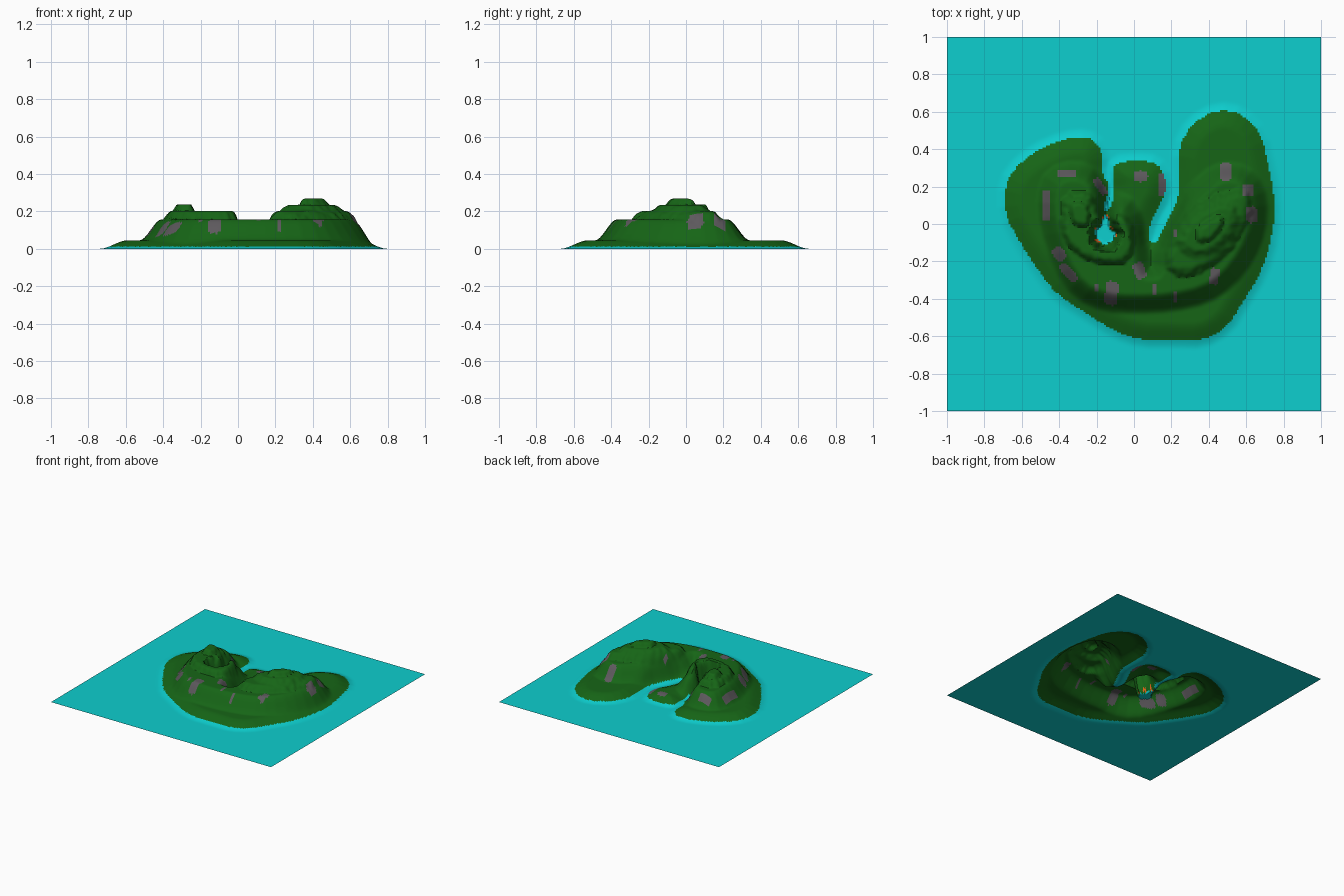
import bpy, bmesh, math
from mathutils import Vector, noise

if "Cube" in bpy.data.objects:
    bpy.data.objects.remove(bpy.data.objects["Cube"])

N = 200  # grid cells per side


def rounded(pts):
    """One corner-cutting pass over a closed outline."""
    out = []
    for (ax, ay), (bx, by) in zip(pts, pts[1:] + pts[:1]):
        out += [(.75 * ax + .25 * bx, .75 * ay + .25 * by), (.25 * ax + .75 * bx, .25 * ay + .75 * by)]
    return out


class Outline:
    """Closed contour that gives the signed distance (positive inside)."""
    def __init__(self, pts):
        p = rounded(pts)
        self.edges = [(a[0], a[1], b[0] - a[0], b[1] - a[1]) for a, b in zip(p, p[1:] + p[:1])]
        xs, ys = [q[0] for q in p], [q[1] for q in p]
        self.box = (min(xs) - .1, max(xs) + .1, min(ys) - .1, max(ys) + .1)

    def dist(self, x, y):
        x0, x1, y0, y1 = self.box
        if not (x0 < x < x1 and y0 < y < y1):
            return -1.0
        best, inside = 9.0, False
        for ax, ay, dx, dy in self.edges:
            px, py = x - ax, y - ay
            t = (px * dx + py * dy) / (dx * dx + dy * dy)
            t = 0 if t < 0 else 1 if t > 1 else t
            ex, ey = px - t * dx, py - t * dy
            best = min(best, ex * ex + ey * ey)
            if (ay > y) != (ay + dy > y) and px < py * dx / dy:
                inside = not inside
        return math.sqrt(best) if inside else -math.sqrt(best)


def ramp(d, lo, hi):
    t = min(1, max(0, (d - lo) / (hi - lo)))
    return t * t * (3 - 2 * t)


def cliff(d, w):
    """Terrace edge: sharp foot, rounded top."""
    t = min(1, max(0, d / w))
    return 1 - (1 - t) ** 2


# Coast with the two northern inlets
coast = Outline([(-.30, .47), (-.21, .45), (-.165, .37), (-.175, .28), (-.13, .20), (-.17, .07), (-.13, .07),
                 (-.10, .18), (-.12, .26), (-.10, .33), (.02, .34), (.12, .33), (.17, .25), (.165, .15),
                 (.11, .06), (.075, -.04), (.09, -.11), (.13, -.09), (.17, .01), (.235, .12), (.24, .25),
                 (.235, .40), (.31, .54), (.45, .615), (.58, .59), (.68, .48), (.72, .31), (.75, .16),
                 (.745, -.05), (.68, -.26), (.58, -.42), (.50, -.55), (.37, -.625), (.20, -.62), (.03, -.62),
                 (-.11, -.57), (-.25, -.48), (-.41, -.38), (-.51, -.25), (-.61, -.10), (-.69, .05),
                 (-.69, .22), (-.60, .34), (-.45, .43)])
# Long curved ridge joining both hills
ridge = Outline([(.27, .12), (.36, .20), (.44, .27), (.54, .28), (.62, .24), (.67, .13), (.66, -.02),
                 (.60, -.17), (.50, -.30), (.38, -.38), (.2, -.42), (0, -.43), (-.15, -.42), (-.29, -.36),
                 (-.39, -.21), (-.46, 0), (-.47, .15), (-.43, .26), (-.32, .29), (-.21, .25), (-.17, .15),
                 (-.10, .13), (-.02, .09), (.03, -.08), (.06, -.25), (.12, -.25), (.14, -.12), (.2, 0)])
# Upper terraces
east_terrace = Outline([(.15, -.22), (.19, -.06), (.28, .08), (.43, .16), (.6, .2), (.64, .1),
                        (.60, -.02), (.52, -.15), (.4, -.25), (.24, -.3)])
east_shoulder = Outline([(.23, -.12), (.29, .01), (.40, .09), (.53, .11), (.55, .02), (.49, -.09), (.36, -.18)])
east_peak = Outline([(.32, -.04), (.41, .04), (.49, .05), (.48, -.02), (.42, -.09), (.34, -.11)])
west_terrace = Outline([(-.38, .17), (-.23, .18), (-.2, .08), (-.08, .07), (-.01, .02), (.01, -.1),
                        (-.02, -.2), (-.14, -.23), (-.3, -.18), (-.40, -.06)])
west_peak = Outline([(-.36, .12), (-.25, .13), (-.23, .04), (-.24, -.02), (-.33, -.01)])
# Volcano crater and its breach to the inlet
crater = Outline([(-.24, -.02), (-.22, -.12), (-.15, -.145), (-.085, -.12), (-.07, -.04), (-.11, .03),
                  (-.12, .10), (-.17, .10), (-.19, .02)])


def height(x, y):
    c = coast.dist(x, y)
    if c < -.06:
        return 0, c, -1
    jag = .012 * noise.noise(Vector((x * 28, y * 28, 2)))
    z = .045 * ramp(c, -.05, .10)
    z += .112 * ramp(ridge.dist(x, y), -.06, .06) * ramp(c, -.02, .06)
    z += .045 * (cliff(east_terrace.dist(x, y) + jag, .06) + cliff(west_terrace.dist(x, y) + jag, .04))
    z += .033 * ramp(east_shoulder.dist(x, y) + jag, -.03, .03)
    z += .033 * cliff(east_peak.dist(x, y) + jag, .03) + .036 * cliff(west_peak.dist(x, y) + jag, .03)
    k = crater.dist(x, y) + 1.6 * jag
    return z * (1 - ramp(k, -.015, .035)), c, k


# Rock outcrops: centre x, y, half width, half length, turn
ROCKS = [(.49, .28, .03, .05, 0), (.63, .05, .03, .045, .2), (.61, .18, .03, .03, 0), (.43, -.28, .025, .045, -.2),
         (.22, -.39, .015, .03, 0), (.03, -.25, .03, .045, .3), (-.12, -.37, .035, .065, -.1),
         (-.35, -.26, .025, .06, .7), (-.40, -.16, .03, .04, .5), (-.47, .10, .02, .085, 0),
         (-.36, .27, .05, .022, 0), (-.18, .20, .02, .05, .6), (.035, .255, .04, .03, 0),
         (.15, .21, .022, .06, 0), (.11, -.35, .015, .03, 0), (-.20, -.34, .015, .025, 0), (.22, -.05, .015, .025, 0)]


def is_rock(x, y):
    for cx, cy, a, b, r in ROCKS:
        dx, dy = x - cx, y - cy
        u, v = dx * math.cos(r) + dy * math.sin(r), dy * math.cos(r) - dx * math.sin(r)
        if (u / a) ** 4 + (v / b) ** 4 < 1:
            return True
    return False


def material(name, rgb):
    m = bpy.data.materials.new(name)
    m.diffuse_color = (*rgb, 1)
    m.use_nodes = True
    m.node_tree.nodes["Principled BSDF"].inputs["Base Color"].default_value = m.diffuse_color
    return m


# Terrain sheet: sea and island in one grid
bm = bmesh.new()
bmesh.ops.create_grid(bm, x_segments=N, y_segments=N, size=1)
info = {}
for v in bm.verts:
    z, c, k = height(v.co.x, v.co.y)
    v.co.z = z
    info[v] = (c, k)
SEA, GRASS, ROCK, LAVA = range(4)
for f in bm.faces:
    p = f.calc_center_median()
    c = sum(info[v][0] for v in f.verts) / 4
    k = sum(info[v][1] for v in f.verts) / 4
    if c < 0 or k > .032:
        f.material_index = SEA
    elif k > .02 and noise.noise(Vector((p.x * 40, p.y * 40, 7))) > .15:
        f.material_index = LAVA
    else:
        f.material_index = ROCK if is_rock(p.x, p.y) else GRASS
mesh = bpy.data.meshes.new("island_terrain")
bm.to_mesh(mesh)
bm.free()
for name, rgb in (("sea", (.004, .62, .62)), ("grass", (.008, .13, .008)),
                  ("rock", (.11, .10, .11)), ("lava", (.8, .12, .01))):
    mesh.materials.append(material(name, rgb))
island = bpy.data.objects.new("island_terrain", mesh)
bpy.context.collection.objects.link(island)
bpy.context.view_layer.objects.active = island
island.select_set(True)
bpy.ops.object.shade_smooth_by_angle(angle=math.radians(40))
